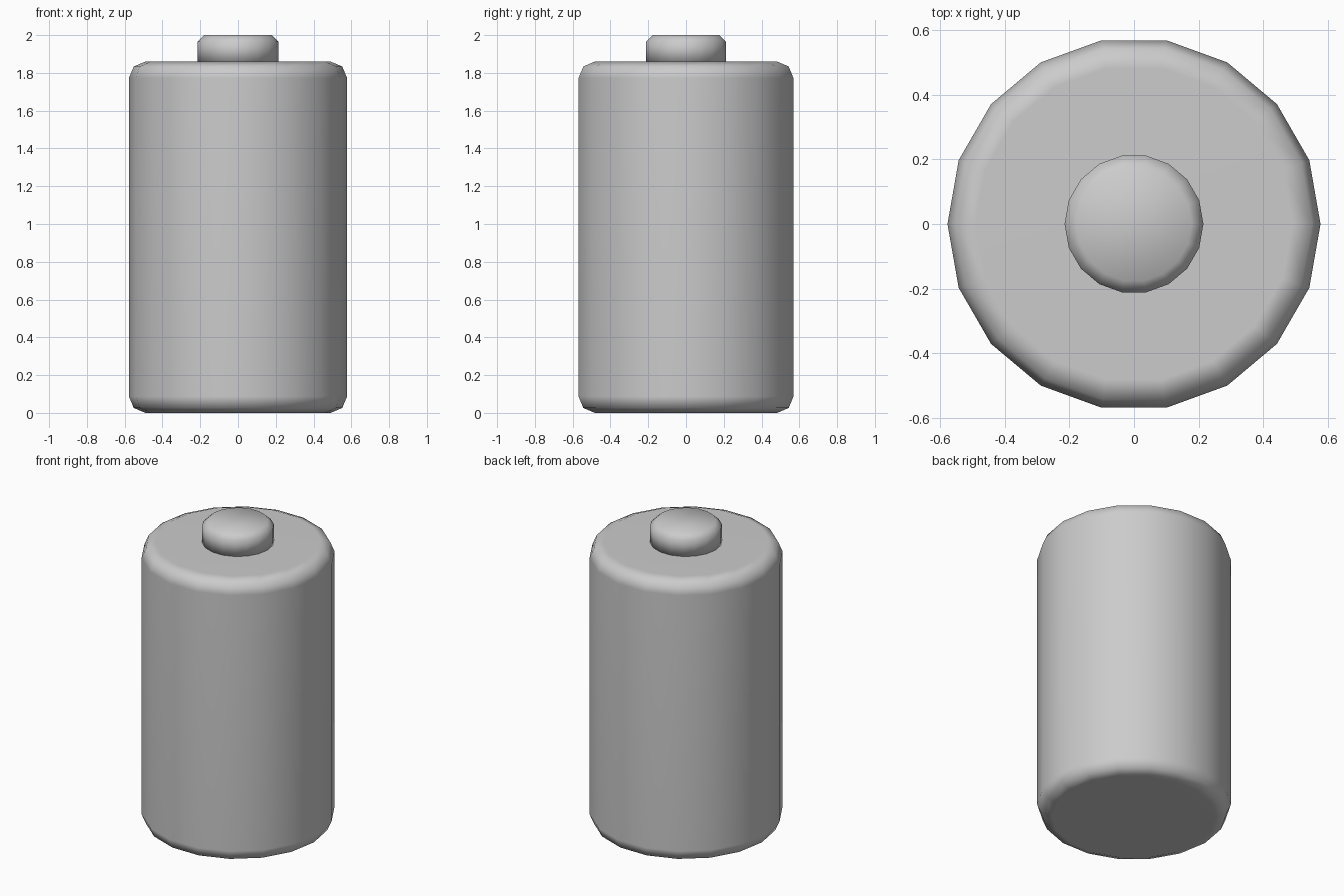
import bpy, bmesh, math

if "Cube" in bpy.data.objects:
    bpy.data.objects.remove(bpy.data.objects["Cube"])

SIDES = 18


def lathe(name, profile):
    """Revolve an (r, z) profile around z and close both ends with flat caps."""
    bm = bmesh.new()
    rings = [[bm.verts.new((r * math.cos(2 * math.pi * i / SIDES),
                            r * math.sin(2 * math.pi * i / SIDES), z))
              for i in range(SIDES)] for r, z in profile]
    for low, high in zip(rings, rings[1:]):
        for i in range(SIDES):
            j = (i + 1) % SIDES
            bm.faces.new((low[i], low[j], high[j], high[i]))
    bm.faces.new(rings[0][::-1])
    bm.faces.new(rings[-1])
    for face in bm.faces:
        face.smooth = True
    mesh = bpy.data.meshes.new(name)
    bm.to_mesh(mesh)
    bm.free()
    obj = bpy.data.objects.new(name, mesh)
    bpy.context.collection.objects.link(obj)
    return obj


# Cell body with two-step rounded rims
body = lathe("battery_body", [(0.49, 0), (0.552, 0.026), (0.578, 0.088),
                              (0.578, 1.772), (0.552, 1.834), (0.49, 1.86)])
# Keep the large end faces flat in shading
body.modifiers.new("flat_ends", 'WEIGHTED_NORMAL').keep_sharp = True

# Raised contact with one chamfer, softly shaded
lathe("top_contact", [(0.215, 1.85), (0.215, 1.965), (0.178, 2.0)])
